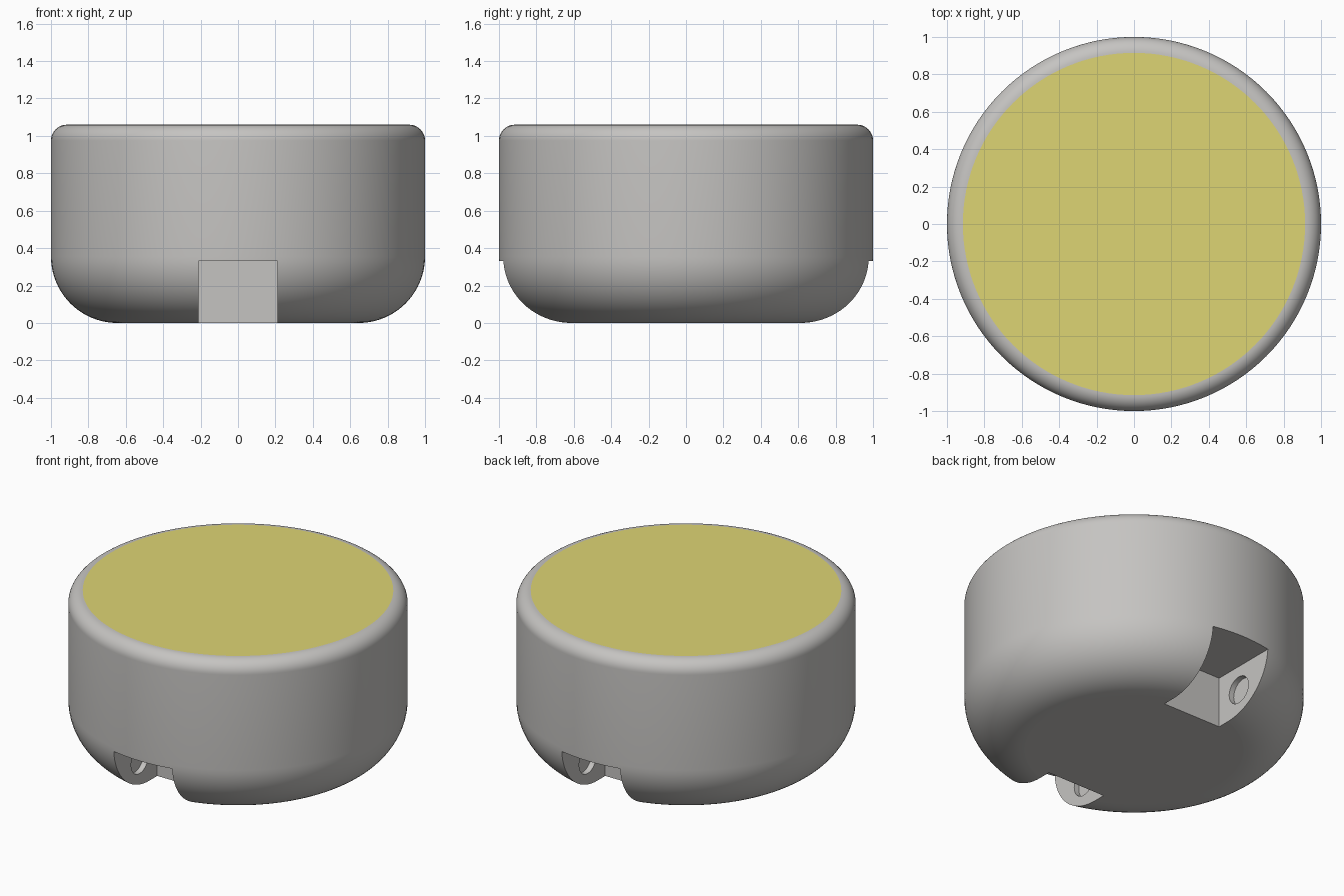
import bpy, bmesh, math
from mathutils import Matrix

if "Cube" in bpy.data.objects:
    bpy.data.objects.remove(bpy.data.objects["Cube"])

H, R = 1.06, 1.0              # height and radius of the case
TOP_R, BOTTOM_R = 0.085, 0.355  # edge roundings
SEGMENTS = 128


def material(name, rgb):
    m = bpy.data.materials.new(name)
    m.diffuse_color = (*rgb, 1)
    m.use_nodes = True
    m.node_tree.nodes["Principled BSDF"].inputs["Base Color"].default_value = m.diffuse_color
    return m


grey = material("warm_grey", (0.56, 0.55, 0.535))
yellow = material("dull_yellow", (0.73, 0.66, 0.175))


def make_object(name, bm, mats):
    bmesh.ops.recalc_face_normals(bm, faces=bm.faces)
    me = bpy.data.meshes.new(name)
    bm.to_mesh(me)
    bm.free()
    for m in mats:
        me.materials.append(m)
    ob = bpy.data.objects.new(name, me)
    bpy.context.collection.objects.link(ob)
    return ob


def arc(cx, cz, r, a0, a1, n):
    angles = [math.radians(a0 + (a1 - a0) * i / n) for i in range(n + 1)]
    return [(cx + r * math.cos(a), cz + r * math.sin(a)) for a in angles]


# Round case: rounded profile turned around z, closed by flat discs
profile = arc(R - BOTTOM_R, BOTTOM_R, BOTTOM_R, -90, 0, 20)
profile += arc(R - TOP_R, H - TOP_R, TOP_R, 0, 90, 12)
bm = bmesh.new()
rings = []
for r, z in profile:
    rings.append([bm.verts.new((r * math.cos(2 * math.pi * i / SEGMENTS),
                                r * math.sin(2 * math.pi * i / SEGMENTS), z))
                  for i in range(SEGMENTS)])
for a, b in zip(rings, rings[1:]):
    for i in range(SEGMENTS):
        j = (i + 1) % SEGMENTS
        bm.faces.new((a[i], a[j], b[j], b[i]))
bm.faces.new(rings[0][::-1])
bm.faces.new(rings[-1]).material_index = 1   # yellow top disc
case = make_object("round_case", bm, [grey, yellow])


def cut(target, cutter):
    mod = target.modifiers.new("cut", 'BOOLEAN')
    mod.operation = 'DIFFERENCE'
    mod.solver = 'EXACT'
    mod.object = cutter
    cutter.hide_render = True
    bpy.context.view_layer.objects.active = target
    bpy.ops.object.modifier_apply(modifier=mod.name)
    bpy.data.objects.remove(cutter, do_unlink=True)


# Strap notches with shallow pin holes, front and back
for side in (-1, 1):
    bm = bmesh.new()
    bmesh.ops.create_cube(bm, size=1, matrix=Matrix.Translation((0, side * 0.83, 0.115))
                          @ Matrix.Diagonal((0.42, 0.60, 0.43, 1)))
    cut(case, make_object("notch_cutter", bm, [grey]))
    bm = bmesh.new()
    bmesh.ops.create_cone(bm, cap_ends=True, segments=32, radius1=0.088, radius2=0.088,
                          depth=0.49, matrix=Matrix.Translation((0, side * 0.71, 0.172))
                          @ Matrix.Rotation(math.pi / 2, 4, 'Y'))
    cut(case, make_object("pin_hole_cutter", bm, [grey]))

# Smooth sides, crisp border around the flat discs
bpy.ops.object.select_all(action='DESELECT')
case.select_set(True)
bpy.context.view_layer.objects.active = case
bpy.ops.object.shade_smooth_by_angle(angle=math.radians(30))
bm = bmesh.new()
bm.from_mesh(case.data)
for f in bm.faces:
    if abs(f.normal.z) > 0.9999:
        for e in f.edges:
            e.smooth = False
bm.to_mesh(case.data)
bm.free()
